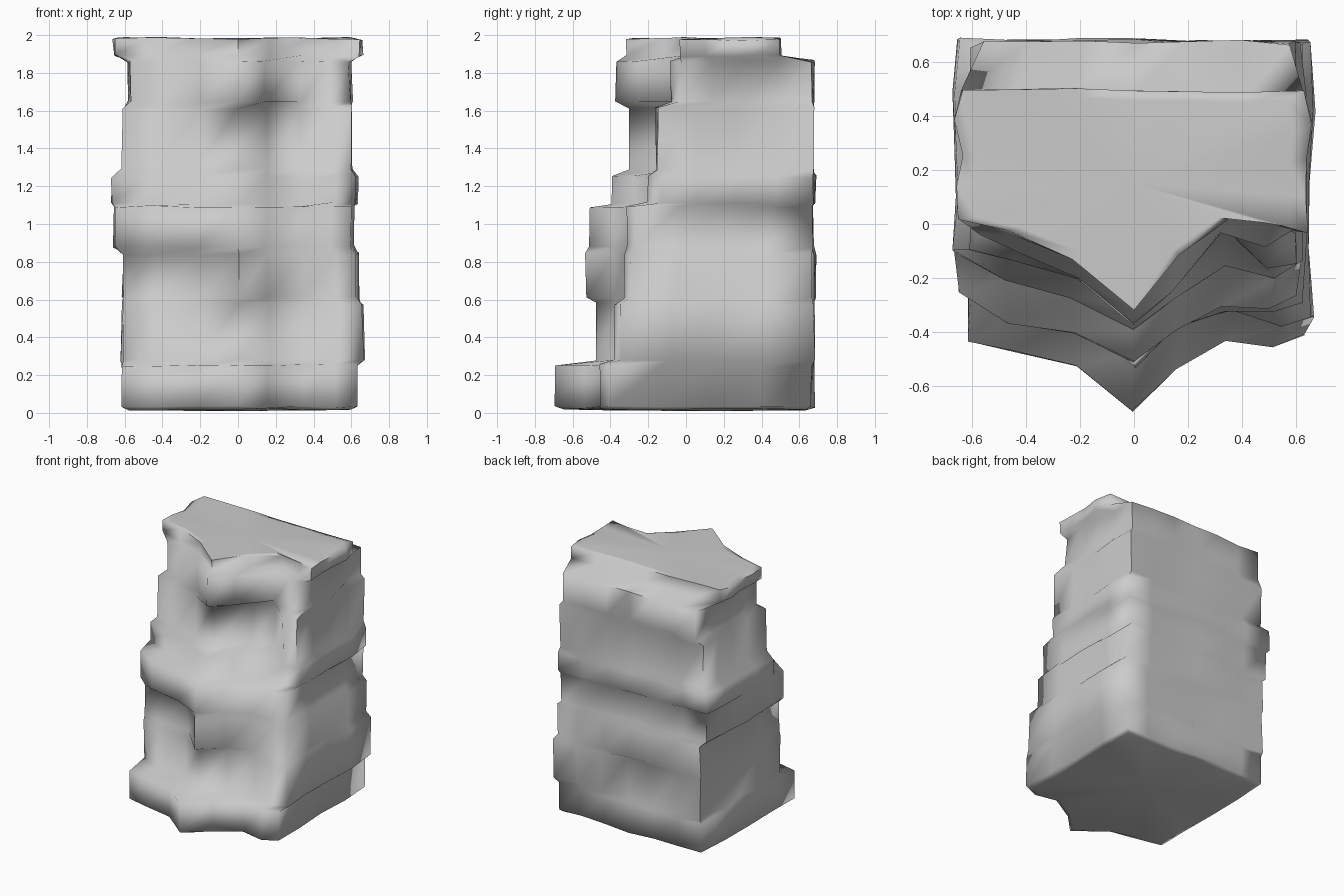
import bpy, bmesh, random
from mathutils import Vector

if "Cube" in bpy.data.objects:
    bpy.data.objects.remove(bpy.data.objects["Cube"])

random.seed(4)

# Each rock course: z bottom, z top, x left, x right, y back, then front y from left to right
U = [-1, -.72, -.35, 0, .25, .55, .82, 1]
COURSES = [
    (.03, .25, -.61, .63, .67, -.44, -.47, -.53, -.69, -.54, -.43, -.46, -.41),
    (.28, .58, -.605, .66, .67, -.27, -.35, -.34, -.48, -.37, -.32, -.38, -.35),
    (.61, .84, -.61, .63, .68, -.26, -.31, -.31, -.53, -.39, -.32, -.33, -.29),
    (.88, 1.09, -.65, .60, .67, -.25, -.37, -.40, -.51, -.39, -.31, -.31, -.26),
    (1.11, 1.25, -.665, .625, .68, -.10, -.21, -.28, -.39, -.27, -.15, -.20, -.14),
    (1.29, 1.61, -.615, .605, .67, -.09, -.13, -.20, -.30, -.04, -.01, -.16, -.15),
    (1.65, 1.86, -.57, .59, .67, -.04, -.11, -.20, -.37, -.25, -.03, -.08, -.03),
    (1.89, 1.98, -.65, .645, .50, .02, -.03, -.13, -.32, -.12, .02, .0, -.03),
]


def jit(a):
    return random.uniform(-a, a)


def outline(course):
    """Plan outline of one course, counter-clockwise from the front left corner."""
    xl, xr, yb = course[2:5]
    front = course[5:]
    pts = [(u * (xr if u > 0 else -xl), y) for u, y in zip(U, front)]
    for t in (.25, .5, .75):
        pts.append((xr + jit(.014), front[-1] + (yb - front[-1]) * t))
    for i in range(7):
        corner = .98 if i in (0, 6) else 1
        pts.append(((xr + (xl - xr) * i / 6) * corner, yb + jit(.012)))
    for t in (.75, .5, .25):
        pts.append((xl + jit(.014), front[0] + (yb - front[0]) * t))
    return pts


bm = bmesh.new()
rings = []


def add_ring(pts, z, wobble, scale=1.0):
    ring = []
    for x, y in pts:
        ring.append(bm.verts.new((x * scale + jit(.008),
                                  .1 + (y - .1) * scale + jit(.006), z + jit(wobble))))
    rings.append(ring)


# Underside bevel, stacked courses, then the slightly domed top
plans = [outline(c) for c in COURSES]
add_ring(plans[0], .018, .006, .94)
for c, plan in zip(COURSES, plans):
    add_ring(plan, c[0], .007)
    add_ring(plan, c[1], .009)
add_ring(plans[-1], 1.985, .006, .90)

n = len(plans[0])
for a, b in zip(rings, rings[1:]):
    for i in range(n):
        j = (i + 1) % n
        bm.faces.new((a[i], a[j], b[j], b[i]))

# Close both ends with fans
for ring, z, flip in ((rings[0], .01, True), (rings[-1], 1.975, False)):
    c = bm.verts.new(Vector((0, .15, z)))
    for i in range(n):
        j = (i + 1) % n
        bm.faces.new((ring[j], ring[i], c) if flip else (ring[i], ring[j], c))

bmesh.ops.recalc_face_normals(bm, faces=bm.faces)
me = bpy.data.meshes.new("rock_block")
bm.to_mesh(me)
bm.free()
ob = bpy.data.objects.new("rock_block", me)
bpy.context.collection.objects.link(ob)

# Smooth shading with only the hardest creases kept
for p in me.polygons:
    p.use_smooth = True
bpy.context.view_layer.objects.active = ob
ob.select_set(True)
bpy.ops.object.shade_smooth_by_angle(angle=1.45)
